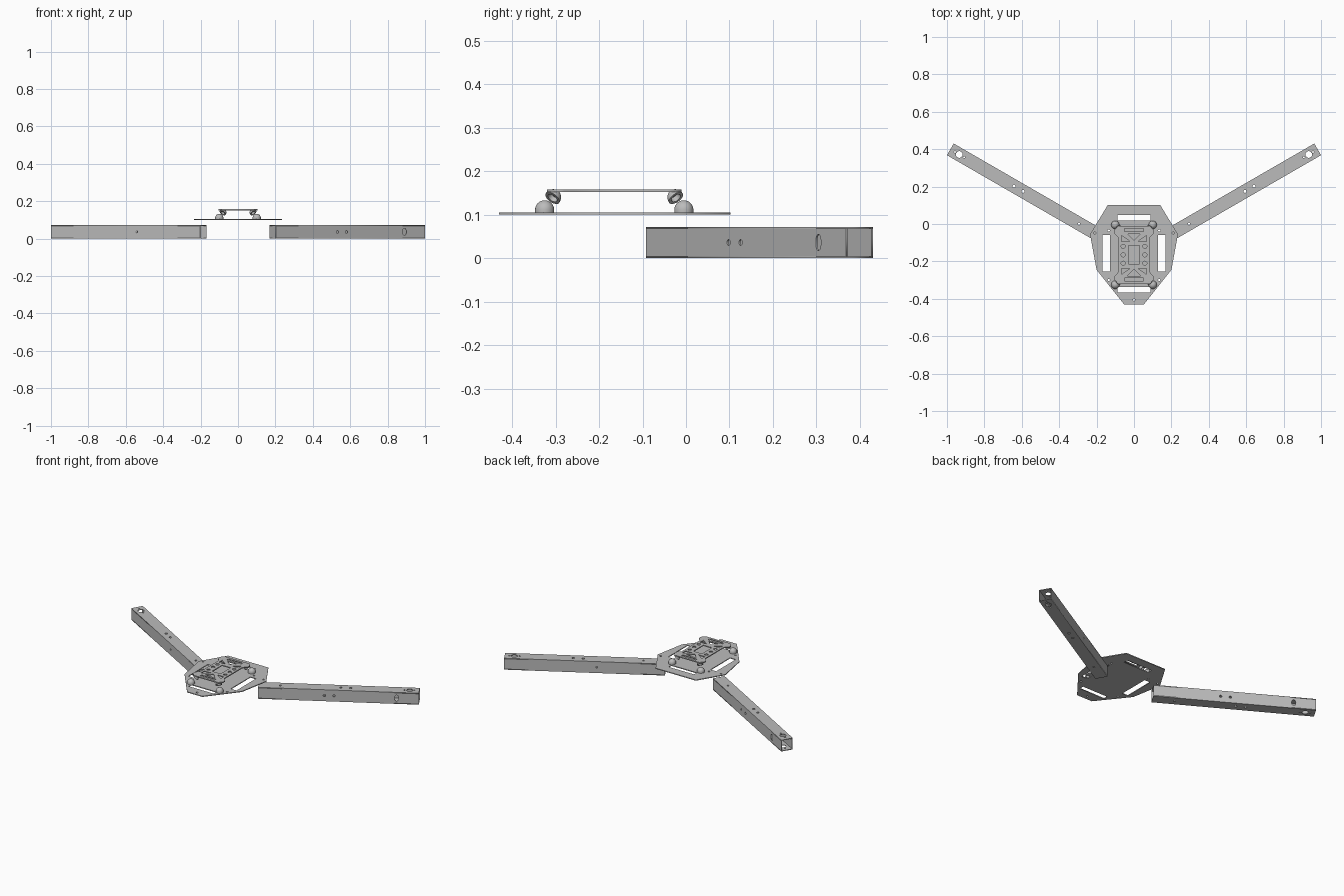
import bpy, bmesh
from math import pi, cos, sin, radians
from mathutils import Matrix, Vector

cube = bpy.data.objects.get("Cube")
if cube:
    bpy.data.objects.remove(cube, do_unlink=True)

grey = bpy.data.materials.new("plain grey")
grey.use_nodes = True
GREY = (0.5, 0.5, 0.5, 1)
grey.diffuse_color = GREY
grey.node_tree.nodes["Principled BSDF"].inputs["Base Color"].default_value = GREY


def circle(x, y, r, ry=None, n=20):
    ry = ry or r
    return [(x + r * cos(2 * pi * i / n), y + ry * sin(2 * pi * i / n)) for i in range(n)]


def rect(x0, x1, y0, y1):
    return [(x0, y0), (x1, y0), (x1, y1), (x0, y1)]


def mirrored(half):
    """Close a right-hand outline by mirroring it in x."""
    return half + [(-x, y) for x, y in reversed(half)]


def add_object(name, mesh, matrix):
    obj = bpy.data.objects.new(name, mesh)
    obj.matrix_world = matrix
    mesh.materials.clear()
    mesh.materials.append(grey)
    bpy.context.collection.objects.link(obj)
    return obj


def slab(name, outline, holes, thick, matrix):
    """Flat sheet with cut-outs, made from a filled and extruded profile."""
    curve = bpy.data.curves.new(name, "CURVE")
    curve.dimensions = "2D"
    curve.fill_mode = "BOTH"
    curve.extrude = thick / 2
    for loop in [outline] + holes:
        spline = curve.splines.new("POLY")
        spline.points.add(len(loop) - 1)
        for point, (x, y) in zip(spline.points, loop):
            point.co = (x, y, 0, 1)
        spline.use_cyclic_u = True
    temp = bpy.data.objects.new(name + " profile", curve)
    bpy.context.collection.objects.link(temp)
    bpy.context.view_layer.update()
    graph = bpy.context.evaluated_depsgraph_get()
    mesh = bpy.data.meshes.new_from_object(temp.evaluated_get(graph))
    bpy.data.objects.remove(temp, do_unlink=True)
    bpy.data.curves.remove(curve)
    return add_object(name, mesh, matrix)


def lathe(name, profile, matrix, n=24):
    """Smooth turned part around local z."""
    bm = bmesh.new()
    verts = [bm.verts.new((r, 0, z)) for r, z in profile]
    edges = [bm.edges.new(pair) for pair in zip(verts, verts[1:])]
    bmesh.ops.spin(bm, geom=verts + edges, axis=(0, 0, 1), cent=(0, 0, 0),
                   angle=2 * pi, steps=n)
    bmesh.ops.remove_doubles(bm, verts=bm.verts, dist=0.0001)
    bmesh.ops.recalc_face_normals(bm, faces=bm.faces)
    mesh = bpy.data.meshes.new(name)
    bm.to_mesh(mesh)
    bm.free()
    obj = add_object(name, mesh, matrix)
    bpy.ops.object.select_all(action="DESELECT")
    obj.select_set(True)
    bpy.context.view_layer.objects.active = obj
    bpy.ops.object.shade_smooth_by_angle(angle=radians(40))
    return obj


# Square tube arms, each drawn from its outer end inwards
LENGTH, WIDTH, WALL = 0.92, 0.072, 0.004
flat_holes = [circle(0.055, 0, 0.018), circle(0.028, 0, 0.005), circle(0.085, 0, 0.005),
              circle(0.393, 0, 0.008), circle(0.449, 0, 0.008), circle(0.795, 0, 0.006)]
pair_holes = [circle(0.127, 0, 0.012, 0.019), circle(0.485, 0, 0.007), circle(0.54, 0, 0.007)]
single_hole = [circle(0.53, 0, 0.005)]


def arm(name, x, heading):
    base = Matrix.Translation((x, 0.399, WIDTH / 2)) @ Matrix.Rotation(radians(heading), 4, "Z")
    offset = (WIDTH - WALL) / 2
    wide = rect(0, LENGTH, -WIDTH / 2, WIDTH / 2)
    inner = WIDTH / 2 - WALL
    tall = rect(0, LENGTH, -inner, inner)
    for side, z in (("top", offset), ("bottom", -offset)):
        slab(f"{name}_{side}_wall", wide, flat_holes, WALL, base @ Matrix.Translation((0, 0, z)))
    for side, y, holes in (("drilled", offset, pair_holes), ("plain", -offset, single_hole)):
        slab(f"{name}_{side}_wall", tall, holes, WALL,
             base @ Matrix.Translation((0, y, 0)) @ Matrix.Rotation(pi / 2, 4, "X"))


arm("left_arm", 0.982, 210)
arm("right_arm", -0.982, 330)

# Lower body plate with strap slots and screw holes
MID = -0.165
plate_half = [(0.053, -0.43), (0.2, -0.245), (0.235, -0.055), (0.14, 0.102)]
slots = [rect(-0.088, 0.088, 0.018, 0.047), rect(-0.088, 0.088, -0.365, -0.336)]
screws = [circle(0, -0.405, 0.006)]
for s in (-1, 1):
    slots.append(rect(*sorted((s * 0.128, s * 0.168)), -0.255, -0.06))
    screws += [circle(s * 0.21, -0.048, 0.006), circle(s * 0.135, -0.035, 0.006),
               circle(s * 0.135, -0.3, 0.006)]
slab("body_plate", mirrored(plate_half), slots + screws, 0.005,
     Matrix.Translation((0, 0, 0.1025)))

# Upper floating plate, waisted, with truss-like cut-outs
half = [(0.085, -0.155), (0.105, -0.132), (0.105, -0.115), (0.082, -0.09)]
upper_half = half + [(x, -y) for x, y in reversed(half)]
cuts = [rect(-0.03, 0.03, -0.05, 0.05)]
for s in (-1, 1):
    cuts.append([(-0.035, s * 0.112), (0.035, s * 0.112), (0, s * 0.078)])
    cuts.append(rect(-0.05, 0.05, *sorted((s * 0.125, s * 0.14))))
    for t in (-1, 1):
        cuts.append([(t * 0.068, s * 0.105), (t * 0.068, s * 0.072), (t * 0.022, s * 0.072)])
    cuts += [circle(s * 0.058, y, 0.011) for y in (-0.045, 0, 0.045)]
slab("upper_plate", mirrored(upper_half), cuts, 0.006, Matrix.Translation((0, MID, 0.155)))

# Rubber dampers: upright lower domes and tilted hollow upper cups
arc = [i * pi / 16 for i in range(9)]
dome = [(0, 0)] + [(0.022 * cos(a), 0.006 + 0.022 * sin(a)) for a in arc]
dome.insert(1, (0.022, 0))
cup = [(0, -0.012), (0.011, -0.012), (0.012, 0)]
cup += [(0.019 * cos(a), -0.022 * sin(a)) for a in arc]
for sx, side in ((1, "left"), (-1, "right")):
    for sy, end in ((1, "back"), (-1, "front")):
        lathe(f"{end}_{side}_lower_damper", dome,
              Matrix.Translation((sx * 0.1, MID + sy * 0.16, 0.105)))
        aim = Vector((sx, sy, -1.4)).to_track_quat("Z", "Y").to_matrix().to_4x4()
        lathe(f"{end}_{side}_upper_damper", cup,
              Matrix.Translation((sx * 0.082, MID + sy * 0.142, 0.138)) @ aim)
